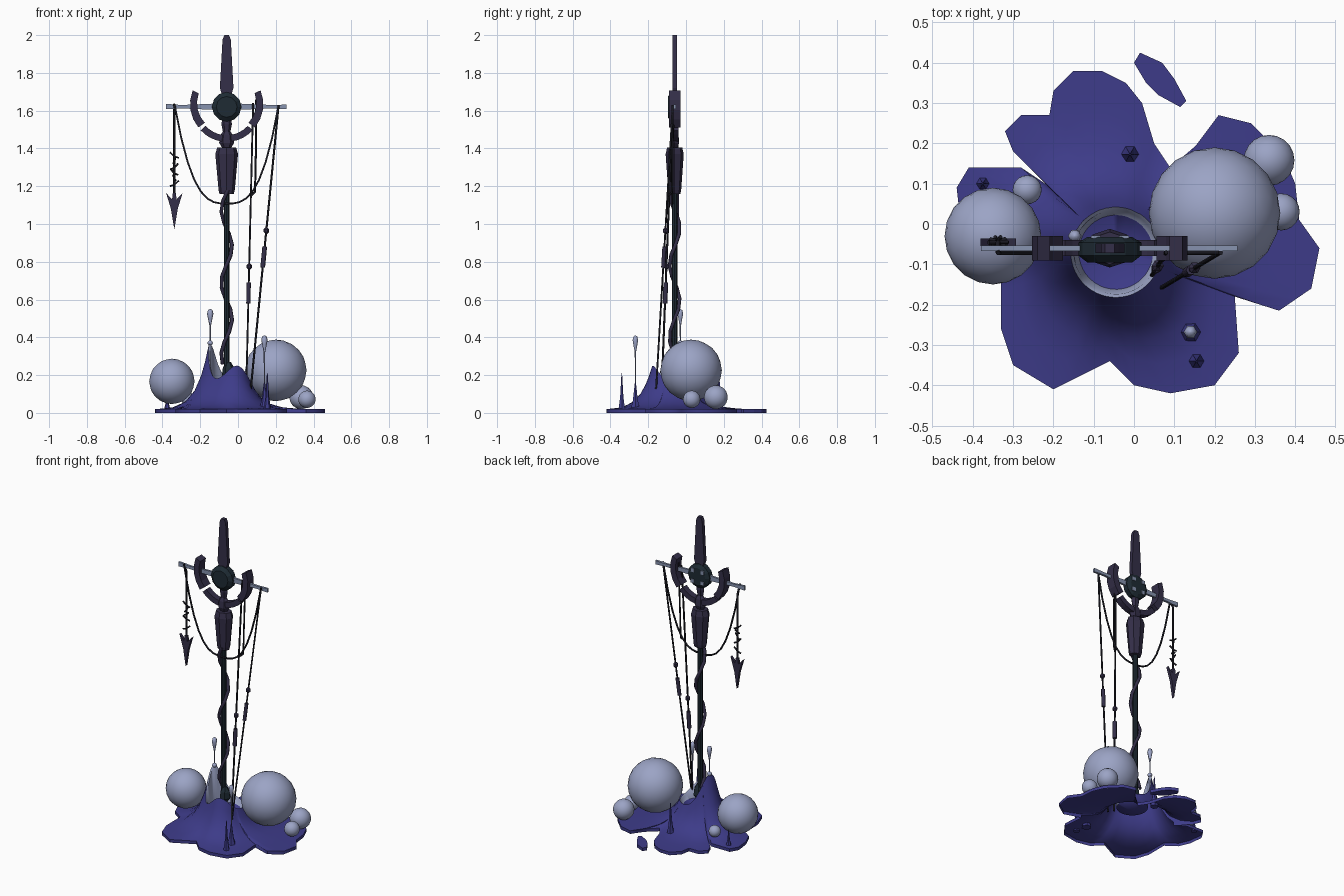
import bpy, bmesh, math
from mathutils import Vector

if "Cube" in bpy.data.objects:
    bpy.data.objects.remove(bpy.data.objects["Cube"])

def mat(name, c):
    m = bpy.data.materials.new(name)
    m.diffuse_color = (*c, 1)
    m.use_nodes = True
    m.node_tree.nodes["Principled BSDF"].inputs["Base Color"].default_value = m.diffuse_color
    return m

BLUE = mat("liquid blue", (0.047, 0.044, 0.25))
PALE = mat("pale bubble", (0.33, 0.37, 0.56))
STEEL = mat("bar steel", (0.24, 0.29, 0.43))
PURPLE = mat("dark purple", (0.034, 0.028, 0.065))
TEAL = mat("dark teal", (0.013, 0.024, 0.034))
ROPE = mat("rope black", (0.012, 0.012, 0.019))
SX, SY = -0.06, -0.06          # staff axis

def finish(name, bm, mats, smooth=None, recalc=True):
    if recalc:
        bmesh.ops.recalc_face_normals(bm, faces=bm.faces)
    me = bpy.data.meshes.new(name)
    bm.to_mesh(me)
    bm.free()
    ob = bpy.data.objects.new(name, me)
    bpy.context.collection.objects.link(ob)
    for m in mats:
        me.materials.append(m)
    if smooth:
        bpy.ops.object.select_all(action='DESELECT')
        ob.select_set(True)
        bpy.context.view_layer.objects.active = ob
        bpy.ops.object.shade_smooth_by_angle(angle=math.radians(smooth))
    return ob

def lathe(name, prof, x, y, m, n=6, sy=1.0, smooth=None):
    """Stack of n-sided rings (radius, z) with capped ends."""
    bm = bmesh.new()
    rings = [[bm.verts.new((x + r * math.cos(2 * math.pi * i / n),
                            y + sy * r * math.sin(2 * math.pi * i / n), z)) for i in range(n)]
             for r, z in prof]
    for a, b in zip(rings, rings[1:]):
        for i in range(n):
            bm.faces.new((a[i], a[(i + 1) % n], b[(i + 1) % n], b[i]))
    bm.faces.new(rings[0])
    bm.faces.new(rings[-1])
    return finish(name, bm, [m], smooth)

def plate(name, pts, y0, y1, m):
    """x-z outline extruded along y."""
    bm = bmesh.new()
    f = bm.faces.new([bm.verts.new((x, y0, z)) for x, z in pts])
    g = bmesh.ops.extrude_face_region(bm, geom=[f])["geom"]
    for v in g:
        if isinstance(v, bmesh.types.BMVert):
            v.co.y = y1
    return finish(name, bm, [m])

def tube(name, pts, r, m):
    cu = bpy.data.curves.new(name, 'CURVE')
    cu.dimensions = '3D'
    cu.bevel_depth, cu.bevel_resolution, cu.use_fill_caps = r, 1, True
    s = cu.splines.new('POLY')
    s.points.add(len(pts) - 1)
    for p, q in zip(s.points, pts):
        p.co = (*q, 1)
    cu.materials.append(m)
    ob = bpy.data.objects.new(name, cu)
    bpy.context.collection.objects.link(ob)
    bpy.ops.object.select_all(action='DESELECT')
    ob.select_set(True)
    bpy.context.view_layer.objects.active = ob
    bpy.ops.object.convert(target='MESH')

# puddle: outline blended into a hollow splash crown around the staff
OUT = [(.25, -.18), (.36, -.215), (.44, -.16), (.46, -.06), (.41, .01), (.40, .1), (.37, .17), (.29, .25),
       (.21, .27), (.16, .2), (.09, .14), (.05, .2), (.02, .3), (-.02, .35), (-.08, .38), (-.15, .38),
       (-.2, .33), (-.21, .27), (-.28, .27), (-.32, .23), (-.3, .18), (-.22, .1), (-.28, .14), (-.41, .14),
       (-.44, .09), (-.43, 0), (-.4, -.07), (-.33, -.12), (-.33, -.26), (-.3, -.35), (-.2, -.41), (-.06, -.34),
       (0, -.4), (.09, -.42), (.2, -.4), (.26, -.32)]
C = Vector((-.045, -.07))

def bump(a, centre, width):
    d = (a - centre + 180) % 360 - 180
    return math.exp(-(d / width) ** 2)

pts = []
for p, q in zip(OUT, OUT[1:] + OUT[:1]):
    p, q = Vector(p), Vector(q)
    k = max(1, round((q - p).length / 0.05))
    pts += [p.lerp(q, i / k) for i in range(k)]
bm = bmesh.new()
FR = [0, .07, .15, .27, .45, .7, 1]
cols = []
for p in pts:
    d = p - C
    u, R = d.normalized(), d.length
    a = math.degrees(math.atan2(d.y, d.x))
    H = .16 + .21 * bump(a, 160, 42) + .09 * bump(a, -70, 40)
    col = [(C + u * .092, .13), (C + u * .104, H - .01)]
    for f in FR:
        e = (R - .112) * f
        col.append((C + u * (.112 + e), .02 + (H - .02) * math.exp(-e / .065) * (1 - f * f)))
    col.append((p, 0))
    cols.append([bm.verts.new((v.x, v.y, z)) for v, z in col])
floor = bm.verts.new((C.x, C.y, .1))
for a, b in zip(cols, cols[1:] + cols[:1]):
    bm.faces.new((floor, a[0], b[0]))
    for i in range(len(a) - 1):
        bm.faces.new((a[i], a[i + 1], b[i + 1], b[i])).material_index = int(i < 2)
finish("puddle_splash", bm, [BLUE, PALE], 50)

# loose flake of liquid behind
bm = bmesh.new()
FL = [(0, .4), (.015, .425), (.07, .4), (.1, .36), (.13, .305), (.115, .29), (.06, .32), (.03, .35)]
f = bm.faces.new([bm.verts.new((x, y, 0)) for x, y in FL])
g = bmesh.ops.extrude_face_region(bm, geom=[f])["geom"]
bmesh.ops.translate(bm, vec=(0, 0, .02), verts=[v for v in g if isinstance(v, bmesh.types.BMVert)])
finish("puddle_flake", bm, [BLUE])

# bubbles
for i, (x, y, z, r) in enumerate([(.2, .027, .225, .163), (-.35, -.03, .167, .12), (.335, .158, .083, .063),
                                  (.365, .03, .072, .046), (-.265, .085, .075, .036), (-.147, -.03, .37, .014)]):
    bm = bmesh.new()
    bmesh.ops.create_icosphere(bm, subdivisions=3, radius=r)
    bmesh.ops.translate(bm, vec=(x, y, z), verts=bm.verts)
    finish(f"bubble_{i}", bm, [PALE], 40)

# splash spikes and flying drops
for i, (x, y, r, h) in enumerate([(.155, -.34, .02, .21), (.14, -.268, .03, .17),
                                  (-.01, .173, .025, .22), (-.375, .1, .018, .12)]):
    lathe(f"spike_{i}", [(r, .015), (r * .5, h * .4), (.002, h)], x, y, BLUE)
for i, (x, y, z0, z1) in enumerate([(-.147, -.03, .33, .55), (.14, -.268, .15, .41)]):
    lathe(f"drop_{i}", [(.003, z0), (.004, z1 - .09), (.012, z1 - .05), (.017, z1 - .025), (.012, z1 - .006),
                        (.002, z1)], x, y, PALE, smooth=60)

# pole, foot, and winding vine
lathe("pole", [(.015, .12), (.015, 1.2)], SX, SY, TEAL, 8)
lathe("pole_foot", [(.012, .17), (.035, .2), (.03, .24), (.012, .27)], SX + .01, SY, TEAL)
vine = []
for i in range(17):
    t = i / 16
    a = t * 2 * math.pi * 2.4 + 2.4
    vine.append((SX + .029 * math.cos(a), SY + .027 * math.sin(a), .26 + .92 * t))
tube("vine", vine, .0105, PURPLE)

# grip and neck
lathe("grip", [(.038, 1.16), (.043, 1.18), (.06, 1.37), (.05, 1.405), (.03, 1.405)], SX, SY, PURPLE, 8, .8)
lathe("neck", [(.022, 1.4), (.04, 1.43), (.034, 1.47), (.02, 1.49), (.028, 1.53), (.022, 1.56)],
      SX, SY, PURPLE, 6, .7)

# crescent arms: a lower bar and an upper horn on each side
def arc(a0, a1, r_in, r_out, n=4):
    def at(r, a):
        return (r * math.cos(math.radians(a)), 1.62 + r * math.sin(math.radians(a)))
    ang = [a0 + (a1 - a0) * i / n for i in range(n + 1)]
    return ([at(r_out[0] + (r_out[1] - r_out[0]) * i / n, a) for i, a in enumerate(ang)] +
            [at(r_in[0] + (r_in[1] - r_in[0]) * i / n, a) for i, a in enumerate(ang)][::-1])

for s, side in ((-1, "left"), (1, "right")):
    for nm, pl, w in (("arm", arc(-82, -42, (.15, .15), (.185, .185)), .02),
                      ("horn", arc(-36, 26, (.143, .165), (.185, .2)) , .03)):
        plate(f"{nm}_{side}", [(SX + s * x, z) for x, z in pl], SY - w, SY + w, PURPLE)

# central disc with four pale plates on its back
bm = bmesh.new()
prof = [(.055, -.036), (.078, -.018), (.078, .014), (.055, .028)]
rings = [[bm.verts.new((SX + r * math.cos(math.pi * i / 6), SY + y, 1.62 + r * math.sin(math.pi * i / 6)))
          for i in range(12)] for r, y in prof]
for a, b in zip(rings, rings[1:]):
    for i in range(12):
        bm.faces.new((a[i], a[(i + 1) % 12], b[(i + 1) % 12], b[i]))
bm.faces.new(rings[0])
bm.faces.new(rings[-1])
finish("disc", bm, [TEAL])
for i in range(4):
    x, z = SX + (.035 if i % 2 else -.035), 1.62 + (.035 if i > 1 else -.035)
    plate(f"back_plate_{i}", [(x - .012, z - .012), (x + .012, z - .012), (x + .012, z + .012), (x - .012, z + .012)],
          SY + .024, SY + .032, STEEL)

# crossbar and top blade
plate("crossbar", [(-.38, 1.608), (-.3, 1.612), (-.06, 1.602), (.18, 1.612), (.257, 1.608), (.257, 1.632),
                   (.18, 1.63), (-.06, 1.64), (-.3, 1.63), (-.38, 1.636)], SY - .007, SY + .007, STEEL)
plate("top_blade", [(SX + x, z) for x, z in [(-.02, 1.67), (.02, 1.67), (.036, 1.72), (.022, 1.975), (.012, 2.0),
                                             (-.012, 2.0), (-.022, 1.975), (-.036, 1.72)]],
      SY - .012, SY + .012, PURPLE)

# swag rope under the crossbar
tube("swag_rope", [(SX + .275 * t, SY - .012, 1.108 + .52 * abs(t) ** 3)
                   for t in [i / 8 - 1 for i in range(17)]], .0055, ROPE)

# hanging barbed dart on the left
HX, HY = -.337, -.045
tube("dart_rope", [(HX, SY - .012, 1.635), (HX, HY, 1.58), (HX, HY, 1.1)], .006, ROPE)
for i in range(6):
    z, a = 1.2 + i * .03, i * 1.9
    dx, dy = .024 * math.cos(a), .014 * math.sin(a)
    tube(f"barb_{i}", [(HX - dx, HY - dy, z), (HX, HY, z + .008), (HX + dx, HY + dy, z + .03)], .005, ROPE)
plate("dart_head", [(HX - .044, 1.165), (HX - .012, 1.13), (HX - .008, 1.165), (HX + .008, 1.165), (HX + .012, 1.13),
                    (HX + .044, 1.165), (HX + .018, 1.08), (HX, .97), (HX - .018, 1.08)], HY - .009, HY + .009, PURPLE)

# long stay ropes with beads and weights on the right
def stay(name, top, end, bead_z, w0, w1):
    top, end = Vector(top), Vector(end)
    at = lambda z: top.lerp(end, (top.z - z) / (top.z - end.z))
    tube(name + "_rope", [top, end], .0055, ROPE)
    b = at(bead_z)
    lathe(name + "_bead", [(.004, b.z - .018), (.015, b.z - .007), (.015, b.z + .007), (.004, b.z + .018)],
          b.x, b.y, PURPLE)
    tube(name + "_weight", [at(w1), at(w0)], .0125, PURPLE)

stay("outer_stay", (.215, SY - .01, 1.63), (.065, -.16, .1), .965, .77, .88)
stay("inner_stay", (.08, SY - .01, 1.64), (.043, -.13, .1), .775, .58, .69)
tube("short_rope", [(.095, SY, 1.66), (.095, SY - .012, 1.4), (.09, SY - .015, 1.17), (.069, -.09, 1.15)], .0055, ROPE)
